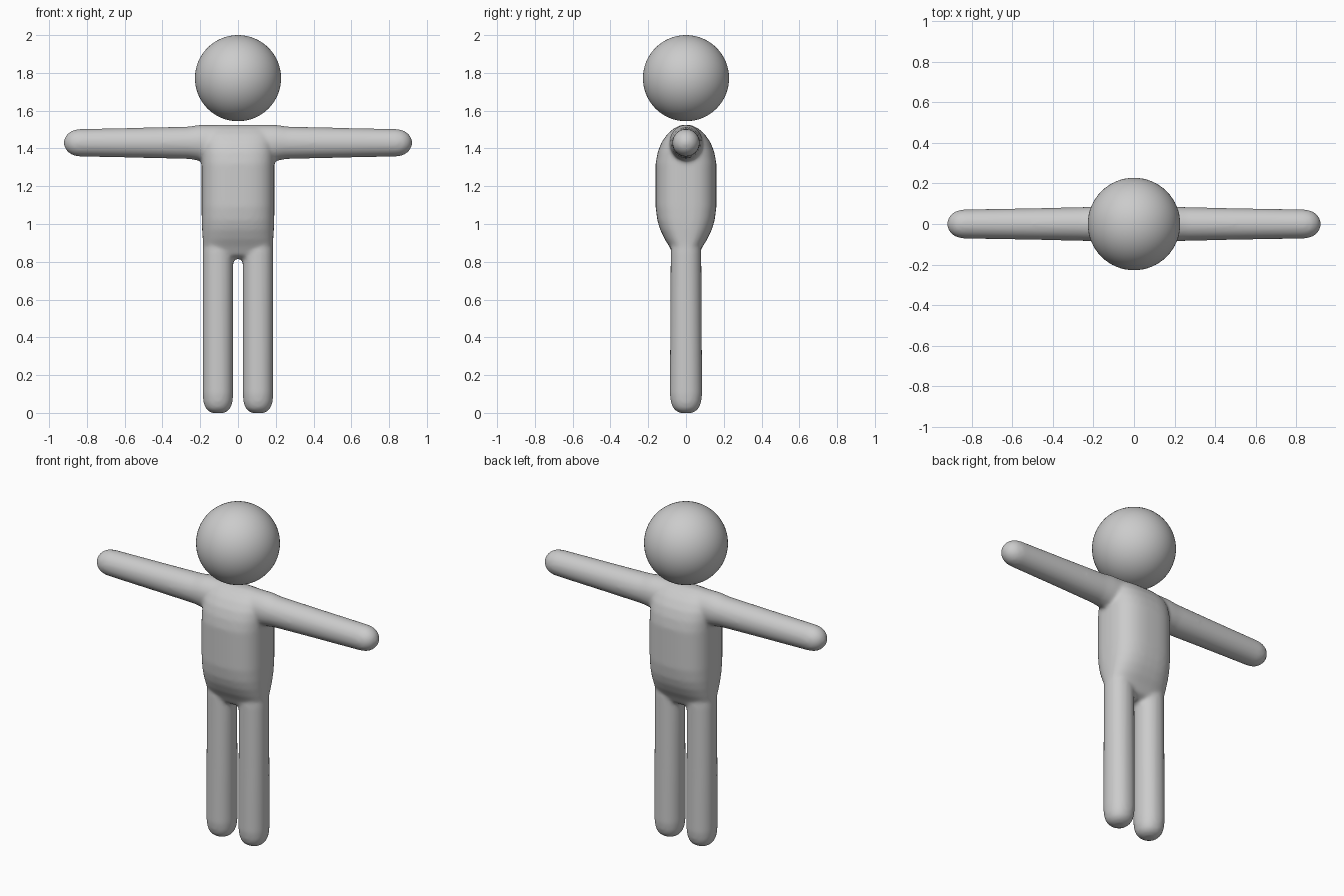
import bpy, bmesh, math
from mathutils import Vector

if "Cube" in bpy.data.objects:
    bpy.data.objects.remove(bpy.data.objects["Cube"])


def loft(bm, stations, place, power=2.0, n=40):
    """Closed tube through superelliptic rings: (position, half_a, half_b)."""
    rings = []
    for t, a, b in stations:
        ring = []
        for i in range(n):
            c, s = math.cos(math.tau * i / n), math.sin(math.tau * i / n)
            u = math.copysign(abs(c) ** (2 / power), c) * a
            v = math.copysign(abs(s) ** (2 / power), s) * b
            ring.append(bm.verts.new(place(t, u, v)))
        rings.append(ring)
    for r, q in zip(rings, rings[1:]):
        for i in range(n):
            j = (i + 1) % n
            bm.faces.new((r[i], r[j], q[j], q[i]))
    bm.faces.new(rings[0][::-1])
    bm.faces.new(rings[-1])


bm = bmesh.new()

# Torso: wide rounded block narrowing into hips and shoulders
torso = [(0.815, 0.165, 0.03), (0.835, 0.18, 0.065), (0.88, 0.185, 0.088),
         (0.92, 0.187, 0.113), (0.97, 0.19, 0.137), (1.02, 0.192, 0.152),
         (1.09, 0.193, 0.161), (1.32, 0.193, 0.161), (1.38, 0.193, 0.150),
         (1.43, 0.19, 0.131), (1.475, 0.18, 0.10), (1.505, 0.16, 0.066),
         (1.525, 0.12, 0.025)]
loft(bm, torso, lambda t, u, v: Vector((u, v, t)), power=2.7)

# Limb profiles with rounded ends
arm = [(0.0, 0.09, 0.095), (0.2, 0.087, 0.095), (0.26, 0.083, 0.086),
       (0.5, 0.078, 0.08), (0.84, 0.072, 0.073), (0.87, 0.067, 0.068),
       (0.895, 0.055, 0.055), (0.913, 0.035, 0.035), (0.922, 0.012, 0.012)]
leg = [(-0.002, 0.025, 0.025), (0.006, 0.047, 0.047), (0.024, 0.066, 0.068),
       (0.055, 0.077, 0.08), (0.1, 0.081, 0.086), (0.5, 0.081, 0.083),
       (0.85, 0.081, 0.081), (0.95, 0.075, 0.075)]
for side in (-1, 1):
    loft(bm, arm, lambda t, u, v: Vector((side * t, u, 1.43 + v)))
    loft(bm, leg, lambda t, u, v: Vector((side * 0.106 + u, v, t)), power=2.15)

bmesh.ops.recalc_face_normals(bm, faces=bm.faces)
mesh = bpy.data.meshes.new("body")
bm.to_mesh(mesh)
bm.free()
body = bpy.data.objects.new("body", mesh)
bpy.context.collection.objects.link(body)

# Fuse the parts and soften the joints
remesh = body.modifiers.new("fuse", 'REMESH')
remesh.mode = 'VOXEL'
remesh.voxel_size = 0.01
remesh.use_smooth_shade = True
smooth = body.modifiers.new("soften", 'SMOOTH')
smooth.factor = 0.5
smooth.iterations = 10

# Head: floating ball
bpy.ops.mesh.primitive_uv_sphere_add(segments=64, ring_count=32, radius=0.228,
                                     location=(0, 0, 1.772))
head = bpy.context.object
head.name = "head"
bpy.ops.object.shade_smooth()
